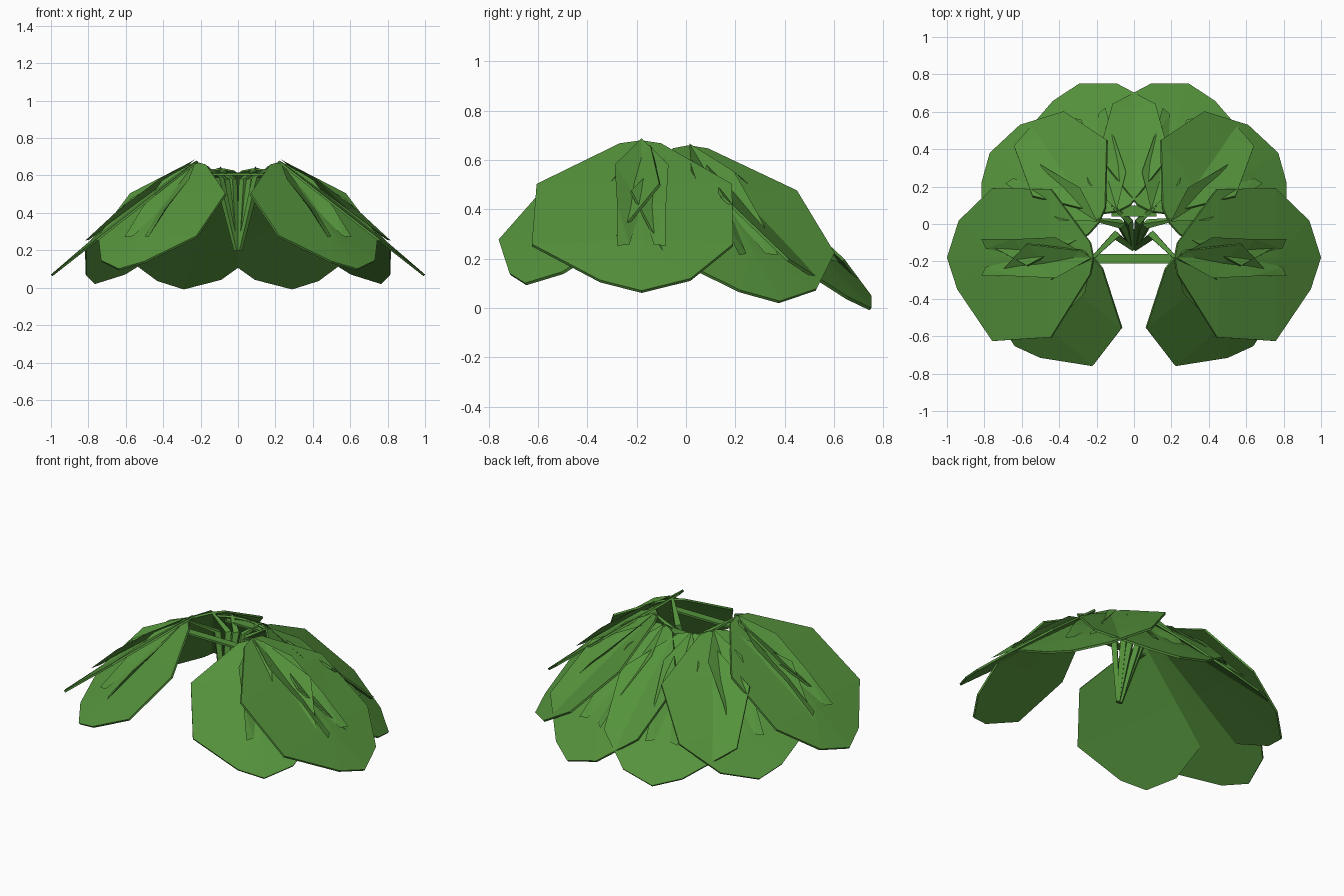
import bpy
from math import radians, sin, cos
from mathutils import Vector

if "Cube" in bpy.data.objects:
    bpy.data.objects.remove(bpy.data.objects["Cube"])

green = bpy.data.materials.new("leaf_green")
green.diffuse_color = (0.09, 0.29, 0.045, 1)
green.use_nodes = True
green.node_tree.nodes["Principled BSDF"].inputs["Base Color"].default_value = green.diffuse_color


def add_part(name, verts, faces):
    me = bpy.data.meshes.new(name)
    me.from_pydata([tuple(v) for v in verts], [], faces)
    me.materials.append(green)
    ob = bpy.data.objects.new(name, me)
    bpy.context.collection.objects.link(ob)
    m = ob.modifiers.new("mirror", 'MIRROR')
    m.use_mirror_merge = False
    return ob


def frame(base, azimuth, slope):
    """Maps leaf coordinates (along, across, height) into the world."""
    a, s = radians(azimuth), radians(slope)
    along = Vector((cos(a) * cos(s), sin(a) * cos(s), -sin(s)))
    across = Vector((-sin(a), cos(a), 0))
    up = along.cross(across)
    return lambda u, v, h=0: Vector(base) + along * u + across * v + up * h


# The two unequal half outlines of a blade with unit length (along, across)
LEFT = [(0.02, 0.08), (0.29, 0.37), (0.69, 0.375), (0.92, 0.20)]
RIGHT = [(0.02, -0.09), (0.29, -0.43), (0.69, -0.45), (0.93, -0.17)]


def leaf(name, base, azimuth, slope, size, widen=1.0):
    to = frame(base, azimuth, slope)
    rim = [(0, 0)] + [(u, v * widen) for u, v in LEFT] + [(1, 0)] + RIGHT[::-1]
    n = len(rim)
    # thin blade: faceted crown above, shallow hollow below
    verts = [to(u * size, v * size) for u, v in rim]
    verts += [to(u * size, v * size, -0.012) for u, v in rim]
    verts += [to(0.3 * size, 0, 0.015), to(0.68 * size, 0, 0.015),
              to(0.5 * size, 0, -0.008)]
    a, b, c = 2 * n, 2 * n + 1, 2 * n + 2
    faces = [(i, i + n, (i + 1) % n + n, (i + 1) % n) for i in range(n)]
    faces += [((i + 1) % n + n, i + n, c) for i in range(n)]
    near = {0, 1, 2, n - 2, n - 1}
    for i in range(n):
        j = (i + 1) % n
        faces.append((i, j, a if i in near and j in near else b))
        if (i in near) != (j in near):
            faces.append((i, b, a) if i in near else (j, a, b))
    add_part(name, verts, faces)
    # two narrow folded leaflets lying in a steep V on the blade
    for sgn in (1, -1):
        k = [(0, 0, 0.01), (0.22, 0.11, 0.045), (0.50, 0.10, 0.05),
             (0.74, 0.10, 0.03), (0.72, 0.05, 0.02), (0.45, 0.0, 0.012)]
        pts = [to(u * size, sgn * v * size, h) for u, v, h in k]
        pts.append(to(0.45 * size, sgn * 0.06 * size, 0.02))
        fs = [(0, 1, 5), (1, 2, 5), (2, 4, 5), (2, 3, 4)]
        fs += [(i, (i + 1) % 6, 6) for i in range(6)]
        add_part(name + "_leaflet", pts, fs)


leaf("side_leaf", (0.22, -0.18, 0.68), 0, 38, 0.99)
leaf("front_leaf", (0.22, -0.18, 0.67), -48.5, 42, 0.85)
leaf("back_side_leaf", (0.19, 0.01, 0.66), 32.5, 42.5, 0.935, 1.14)
leaf("back_leaf", (0.09, 0.07, 0.64), 73.5, 42, 0.957)


# Stems fanning out from a low root point to each leaf base
def stem(name, points, radii):
    verts, faces, n = [], [], 4
    for p, r in zip(points, radii):
        for i in range(n):
            t = i * 6.28319 / n
            verts.append((p[0] + r * cos(t), p[1] + r * sin(t), p[2]))
    for j in range(len(points) - 1):
        for i in range(n):
            k = (i + 1) % n
            faces.append((j * n + i, j * n + k, j * n + n + k, j * n + n + i))
    faces += [tuple(range(n))[::-1], tuple(range(len(verts) - n, len(verts)))]
    add_part(name, verts, faces)


for mid, end in [((0.10, -0.06, 0.59), (0.22, -0.18, 0.67)),
                 ((0.07, 0.00, 0.58), (0.19, 0.02, 0.655)),
                 ((0.03, 0.02, 0.58), (0.10, 0.08, 0.64))]:
    stem("stem", [(0.008, -0.13, 0.20), mid, end], [0.015, 0.025, 0.012])

# Flat bridge joining the front leaf bases, and small collar at the back
for name, y, z, w, x in (("front_bridge", -0.185, 0.605, 0.025, 0.22),
                         ("back_collar", 0.07, 0.61, 0.03, 0.12)):
    v = [(px, y + py, z + pz) for px in (0, x)
         for py in (-w, w) for pz in (-0.006, 0.006)]
    add_part(name, v, [(0, 1, 3, 2), (4, 6, 7, 5), (0, 4, 5, 1),
                       (2, 3, 7, 6), (0, 2, 6, 4), (1, 5, 7, 3)])
